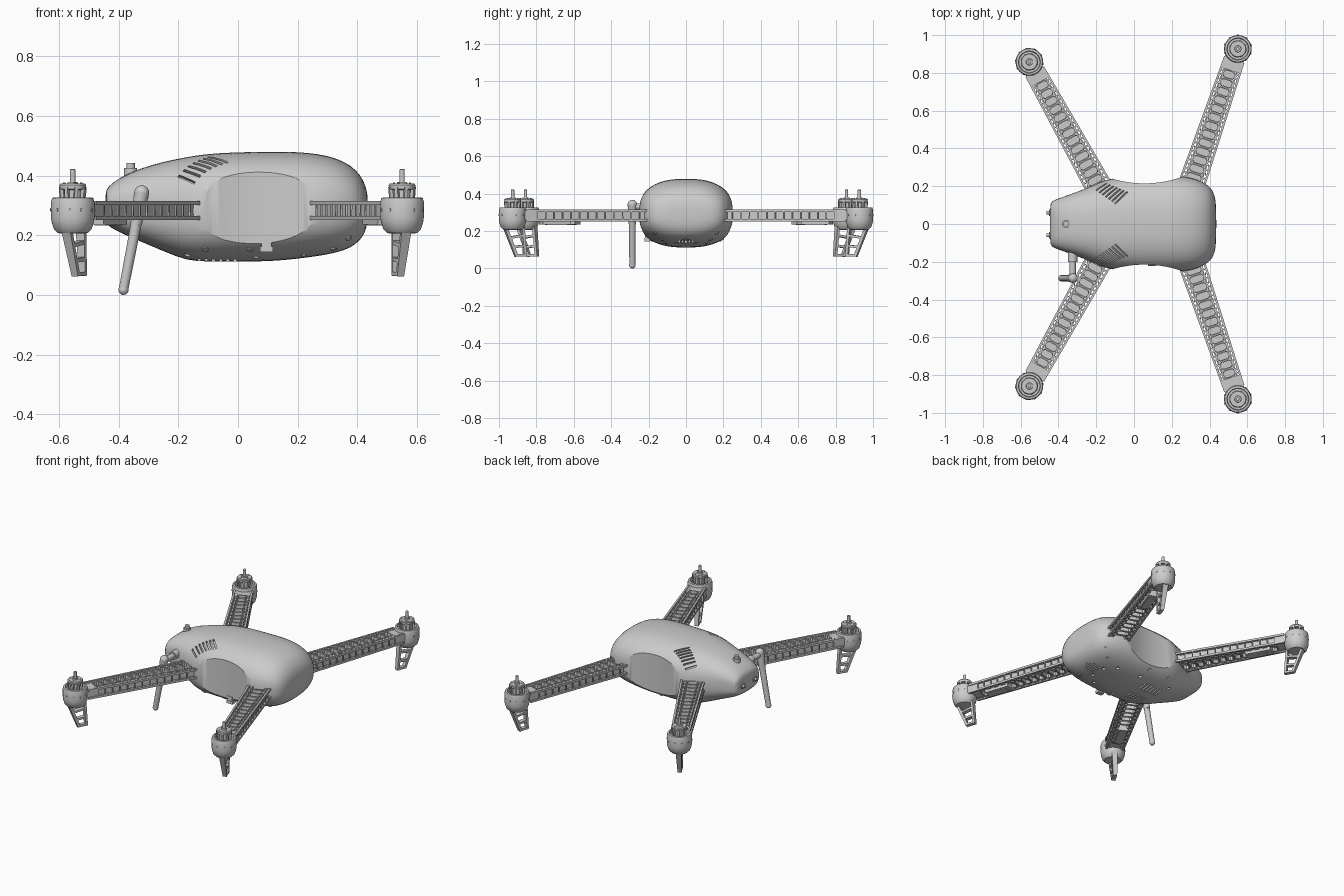
import bpy, bmesh, math
from mathutils import Vector, Matrix
from mathutils.bvhtree import BVHTree

if "Cube" in bpy.data.objects:
    bpy.data.objects.remove(bpy.data.objects["Cube"])


def finish(name, bm, matrix=None, angle=35):
    bmesh.ops.recalc_face_normals(bm, faces=bm.faces)
    me = bpy.data.meshes.new(name)
    bm.to_mesh(me)
    bm.free()
    ob = bpy.data.objects.new(name, me)
    bpy.context.collection.objects.link(ob)
    if matrix:
        ob.matrix_world = matrix
    activate(ob)
    bpy.ops.object.shade_smooth_by_angle(angle=math.radians(angle))
    return ob


def activate(ob):
    bpy.ops.object.select_all(action='DESELECT')
    ob.select_set(True)
    bpy.context.view_layer.objects.active = ob


def bar(bm, a, b, w, h, up=(0, 0, 1), w2=None):
    a, b = Vector(a), Vector(b)
    d = b - a
    s = d.cross(Vector(up)).normalized()
    n = s.cross(d).normalized()
    v = [bm.verts.new(p + s * i * ww / 2 + n * j * h / 2)
         for p, ww in ((a, w), (b, w2 or w))
         for i, j in ((-1, -1), (1, -1), (1, 1), (-1, 1))]
    for f in ((0, 1, 2, 3), (4, 5, 6, 7), (0, 1, 5, 4), (1, 2, 6, 5), (2, 3, 7, 6), (3, 0, 4, 7)):
        bm.faces.new([v[i] for i in f])


def tube(bm, a, b, r1, r2=None, seg=20):
    a, b = Vector(a), Vector(b)
    m = Matrix.Translation((a + b) / 2) @ (b - a).to_track_quat('Z', 'Y').to_matrix().to_4x4()
    bmesh.ops.create_cone(bm, cap_ends=True, segments=seg, radius1=r1,
                          radius2=r1 if r2 is None else r2, depth=(b - a).length, matrix=m)


def ball(bm, p, r):
    bmesh.ops.create_uvsphere(bm, u_segments=20, v_segments=12, radius=r, matrix=Matrix.Translation(p))


def loft(bm, rings, closed=False):
    rows = [[bm.verts.new(p) for p in r] for r in rings]
    n = len(rows[0])
    pairs = list(zip(rows, rows[1:])) + ([(rows[-1], rows[0])] if closed else [])
    for r, q in pairs:
        for i in range(n):
            bm.faces.new((r[i], r[(i + 1) % n], q[(i + 1) % n], q[i]))
    if not closed:
        bm.faces.new(rows[0])
        bm.faces.new(rows[-1])


def lathe(bm, profile, cx, seg=40):
    loft(bm, [[(cx + r * math.cos(2 * math.pi * i / seg), r * math.sin(2 * math.pi * i / seg), z)
               for i in range(seg)] for r, z in profile])


def frame(bm, u, lu, lv, t, z0, z1):
    def outline(a, b, c, z):
        return [(u + x, y, z) for x, y in ((a, b - c), (a - c, b), (c - a, b), (-a, b - c),
                                           (-a, c - b), (c - a, -b), (a - c, -b), (a, c - b))]
    o, i = (lu, lv, lu * .6), (lu - t, lv - t, (lu - t) * .6)
    loft(bm, [outline(*o, z0), outline(*o, z1), outline(*i, z1), outline(*i, z0)], closed=True)


# body shell: x, half width, top z, bottom z, squareness
STATIONS = [(-.445, .105, .345, .245, 3.2), (-.437, .12, .362, .232, 3.2), (-.40, .136, .392, .21, 3),
            (-.33, .16, .424, .18, 2.8), (-.25, .19, .447, .146, 2.6), (-.17, .226, .463, .113, 2.6),
            (-.10, .248, .474, .111, 2.6), (0, .255, .479, .111, 2.5), (.1, .257, .480, .111, 2.5),
            (.2, .257, .480, .12, 2.5), (.27, .252, .473, .13, 2.5), (.33, .238, .459, .14, 2.5),
            (.38, .215, .434, .158, 2.5), (.41, .188, .402, .183, 2.5), (.427, .155, .37, .21, 2.5),
            (.436, .10, .33, .25, 2.4)]
SEG = 36


def section(x, w, zt, zb, n):
    zm = zb + .47 * (zt - zb)
    pts = []
    for k in range(SEG):
        a = 2 * math.pi * k / SEG
        c, s = math.cos(a), math.sin(a)
        h = zt - zm if s > 0 else zm - zb
        pts.append((x, math.copysign(abs(c) ** (2 / n), c) * w, zm + math.copysign(abs(s) ** (2 / n), s) * h))
    return pts


bm = bmesh.new()
loft(bm, [section(*s) for s in STATIONS])
body = finish("body_shell", bm)
sub = body.modifiers.new("smooth", 'SUBSURF')
sub.levels = 1
bpy.ops.object.modifier_apply(modifier="smooth")


def tree():
    b = bmesh.new()
    b.from_mesh(body.data)
    t = BVHTree.FromBMesh(b)
    b.free()
    return t


def cut(bm):
    cutter = finish("body_cutter", bm)
    cutter.hide_render = True
    m = body.modifiers.new("cut", 'BOOLEAN')
    m.object, m.operation, m.solver = cutter, 'DIFFERENCE', 'EXACT'
    activate(body)
    bpy.ops.object.modifier_apply(modifier="cut")
    bpy.data.objects.remove(cutter)


# concave side scoops
bm = bmesh.new()
for s in (-1, 1):
    tube(bm, (.055, s * .815, -.2), (.055, s * .815, .8), .6, seg=160)
cut(bm)

# vent slots and screw holes
bvh = tree()
bm = bmesh.new()


def slot(o1, o2, d, w=.009):
    p, n, _, _ = bvh.ray_cast(Vector(o1), Vector(d))
    q, m, _, _ = bvh.ray_cast(Vector(o2), Vector(d))
    if p and q:
        bar(bm, p, q, w, .03, n + m)


for s in (-1, 1):
    for i in range(7):
        t = i / 6
        slot((-.20 + .10 * t, s * (.178 - .07 * t), 1),
             (-.145 + .11 * t, s * (.215 - .045 * t), 1), (0, 0, -1))
    for i in range(6):
        slot((-.13 + .024 * i, s * .03, -1), (-.13 + .024 * i, s * .10, -1), (0, 0, 1))
    for x, y in ((-.17, .12), (.06, .13), (.22, .11), (.28, .05)):
        p = bvh.ray_cast(Vector((x, s * y, -1)), Vector((0, 0, 1)))[0]
        tube(bm, p - Vector((0, 0, .03)), p + Vector((0, 0, .012)), .011, seg=16)
for i in range(-2, 3):
    y = i * .018
    slot((.30, y, -1), (.375 - abs(i) * .012, y, -1), (0, 0, 1))
cut(bm)
activate(body)
bpy.ops.object.shade_smooth_by_angle(angle=math.radians(30))
bvh = tree()

# side screws and latch
bm = bmesh.new()
for s in (-1, 1):
    for x, z in ((-.11, .153), (.04, .153), (.32, .155), (.37, .19)):
        p, n, _, _ = bvh.ray_cast(Vector((x, s, z)), Vector((0, -s, 0)))
        if p:
            tube(bm, p - n * .01, p + n * .004, .011, seg=16)
finish("body_screws", bm)
bm = bmesh.new()
p = bvh.ray_cast(Vector((.095, -1, .165)), Vector((0, 1, 0)))[0]
bar(bm, (.073, p.y, .153), (.117, p.y, .153), .03, .018)
bar(bm, (.078, p.y, .175), (.112, p.y, .175), .024, .03)
finish("side_latch", bm)

# top knob and rear connectors
bm = bmesh.new()
tube(bm, (-.36, 0, .39), (-.36, 0, .425), .022)
tube(bm, (-.36, 0, .42), (-.36, 0, .442), .014)
finish("top_knob", bm)
bm = bmesh.new()
for y in (-.06, .06):
    tube(bm, (-.43, y, .29), (-.449, y, .29), .018)
    tube(bm, (-.43, y, .29), (-.463, y, .29), .009)
finish("rear_connectors", bm)

# antenna
bm = bmesh.new()
tube(bm, (-.325, -.14, .33), (-.325, -.20, .33), .025)
tube(bm, (-.325, -.14, .33), (-.325, -.285, .33), .017)
top, mid, end = Vector((-.323, -.287, .342)), Vector((-.342, -.287, .235)), Vector((-.384, -.287, .017))
ball(bm, top, .025)
tube(bm, mid, top, .019, .025)
tube(bm, end, mid, .016, .018)
ball(bm, end, .017)
finish("antenna", bm)


# lattice arm along +x, length L
def make_arm(name, L, m):
    bm = bmesh.new()
    e = L - .06

    def hw(u):
        return .066 - .016 * u / L

    for s in (-1, 1):
        for z in (.308, .257):
            bar(bm, (0, s * hw(0), z), (e, s * hw(e), z), .011, .013)
        bar(bm, (0, s * hw(0) * .68, .284), (e, s * hw(e) * .68, .284), .007, .054)
    bar(bm, (0, 0, .284), (e + .02, 0, .284), hw(0) * 1.36, .014, w2=hw(e) * 1.36)
    bar(bm, (0, 0, .284), (.012, 0, .284), hw(0) * 2, .06)
    bar(bm, (L - .12, 0, .284), (L, 0, .284), .104, .05)
    n = round((L - .15) / .047)
    step = (L - .15) / n
    for i in range(n):
        u = .03 + step * (i + .5)
        frame(bm, u, step * .47, hw(u) * .66, .006, .284, .313)
        frame(bm, u, step * .47, hw(u) * .66, .006, .253, .284)
        for s in (-1, 1):
            for z in (.308, .257):
                for k in (-1, 1):
                    bar(bm, (u, s * hw(u) * .66, z), (u + k * step / 2, s * hw(u), z), .006, .010)
            bar(bm, (u + step / 2, s * hw(u), .257), (u + step / 2, s * hw(u) * .99, .308), .006, .006, (1, 0, 0))
    # underside speed controller tray
    bar(bm, (L - .32, 0, .247), (L - .16, 0, .247), .06, .022)
    bar(bm, (L - .30, 0, .238), (L - .19, 0, .238), .045, .012)
    finish("arm_" + name, bm, m)


def make_motor(name, L, m):
    # motor pod
    bm = bmesh.new()
    lathe(bm, [(.03, .205), (.05, .207), (.063, .22), (.071, .245), (.073, .26), (.073, .312), (.069, .325),
               (.058, .327), (.055, .305), (.02, .305)], L)
    for i in range(10):
        a = math.radians(36 * i + 18)
        c, s = math.cos(a), math.sin(a)
        tube(bm, (L + .06 * c, .06 * s, .285), (L + .0755 * c, .0755 * s, .285), .006, seg=8)
    finish("motor_pod_" + name, bm, m)
    # motor bell and shaft
    bm = bmesh.new()
    lathe(bm, [(.03, .30), (.03, .352), (.044, .354), (.045, .368), (.041, .373), (.018, .373),
               (.016, .379), (.009, .379), (.009, .42), (.006, .422)], L, 32)
    for i in range(8):
        a = math.radians(45 * i)
        c, s = math.cos(a), math.sin(a)
        bar(bm, (L + .036 * c, .036 * s, .30), (L + .041 * c, .041 * s, .362), .012, .012, (c, s, 0))
    for i in range(4):
        a = math.radians(90 * i + 45)
        x, y = L + .03 * math.cos(a), .03 * math.sin(a)
        tube(bm, (x, y, .37), (x, y, .376), .004, seg=8)
    finish("motor_" + name, bm, m)
    # ladder landing leg
    bm = bmesh.new()
    o1, o2 = Vector((L + .042, 0, .22)), Vector((L - .022, 0, .064))
    i1, i2 = Vector((L - .055, 0, .24)), Vector((L - .070, 0, .064))
    bar(bm, o1, o2, .034, .016, (1, 0, 0), .024)
    bar(bm, i1, i2, .034, .014, (1, 0, 0), .024)
    for t in (.36, .68, .96):
        bar(bm, o1.lerp(o2, t), i1.lerp(i2, t), .03 - .006 * t, .013)
    finish("landing_leg_" + name, bm, m)


for end_name, root, tip in (("nose", (.30, .195), (.55, .927)), ("tail", (-.18, .185), (-.554, .858))):
    for side, s in (("near", -1), ("far", 1)):
        r, t = Vector((root[0], s * root[1])), Vector((tip[0], s * tip[1]))
        d = t - r
        m = Matrix.Translation((r.x, r.y, 0)) @ Matrix.Rotation(math.atan2(d.y, d.x), 4, 'Z')
        make_arm(end_name + "_" + side, d.length, m)
        make_motor(end_name + "_" + side, d.length, m)
